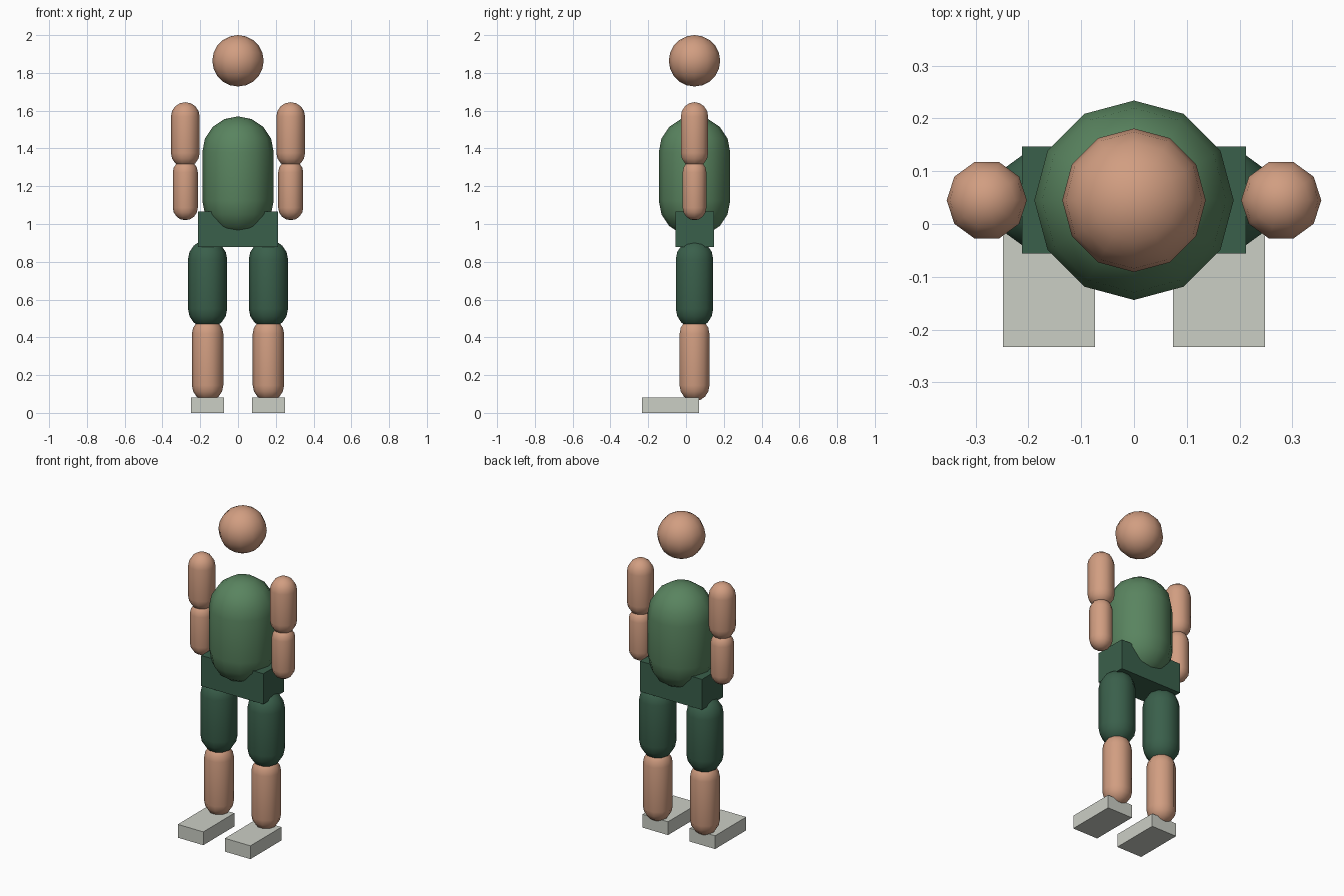
import bpy, bmesh
from math import sin, cos, pi, tau

if "Cube" in bpy.data.objects:
    bpy.data.objects.remove(bpy.data.objects["Cube"])

Y = 0.045  # depth centre of the body


def material(name, rgb):
    m = bpy.data.materials.new(name)
    m.diffuse_color = (*rgb, 1)
    m.use_nodes = True
    m.node_tree.nodes["Principled BSDF"].inputs["Base Color"].default_value = m.diffuse_color
    return m


SKIN = material("skin", (0.64, 0.34, 0.22))
SHIRT = material("shirt_green", (0.10, 0.23, 0.115))
TROUSERS = material("trouser_green", (0.042, 0.115, 0.07))
SHOE = material("shoe_grey", (0.60, 0.62, 0.56))


def finish(name, bm, mat, smooth):
    bmesh.ops.recalc_face_normals(bm, faces=bm.faces)
    for f in bm.faces:
        f.smooth = smooth
    me = bpy.data.meshes.new(name)
    bm.to_mesh(me)
    bm.free()
    me.materials.append(mat)
    ob = bpy.data.objects.new(name, me)
    bpy.context.collection.objects.link(ob)
    return ob


def capsule(name, x, z0, z1, r, sides, mat, rings=4):
    """Round-ended cylinder between z0 and z1, lathed from a half profile."""
    bm = bmesh.new()
    arc = [(r * sin(i * pi / 2 / rings), r * cos(i * pi / 2 / rings)) for i in range(rings + 1)]
    profile = [(a, z1 - r + b) for a, b in arc] + [(a, z0 + r - b) for a, b in reversed(arc)]
    verts = [bm.verts.new((a, 0, z)) for a, z in profile]
    edges = [bm.edges.new(p) for p in zip(verts, verts[1:])]
    bmesh.ops.spin(bm, geom=verts + edges, cent=(0, 0, 0), axis=(0, 0, 1),
                   angle=tau, steps=sides, use_duplicate=False)
    bmesh.ops.remove_doubles(bm, verts=bm.verts, dist=0.0005)
    ob = finish(name, bm, mat, True)
    ob.location = (x, Y, 0)


def box(name, lo, hi, mat):
    bm = bmesh.new()
    bmesh.ops.create_cube(bm, size=1)
    for v in bm.verts:
        v.co = [l + (h - l) * (c + 0.5) for l, h, c in zip(lo, hi, v.co)]
    finish(name, bm, mat, False)


# Head
bm = bmesh.new()
bmesh.ops.create_uvsphere(bm, u_segments=12, v_segments=10, radius=0.136)
finish("head", bm, SKIN, True).location = (0, Y, 1.864)

# Torso and hips
capsule("torso", 0, 0.934, 1.57, 0.189, 12, SHIRT)
box("hips", (-0.212, -0.056, 0.879), (0.212, 0.147, 1.067), TROUSERS)

# Arms, legs and feet on both sides
for side, s in (("right", -1), ("left", 1)):
    capsule(f"{side}_upper_arm", s * 0.279, 1.30, 1.645, 0.076, 10, SKIN)
    capsule(f"{side}_forearm", s * 0.279, 1.02, 1.34, 0.066, 10, SKIN)
    capsule(f"{side}_thigh", s * 0.161, 0.448, 0.916, 0.104, 10, TROUSERS)
    capsule(f"{side}_shin", s * 0.161, 0.062, 0.502, 0.083, 10, SKIN)
    x = s * 0.161
    box(f"{side}_foot", (x - 0.087, -0.233, 0), (x + 0.087, 0.07, 0.082), SHOE)
